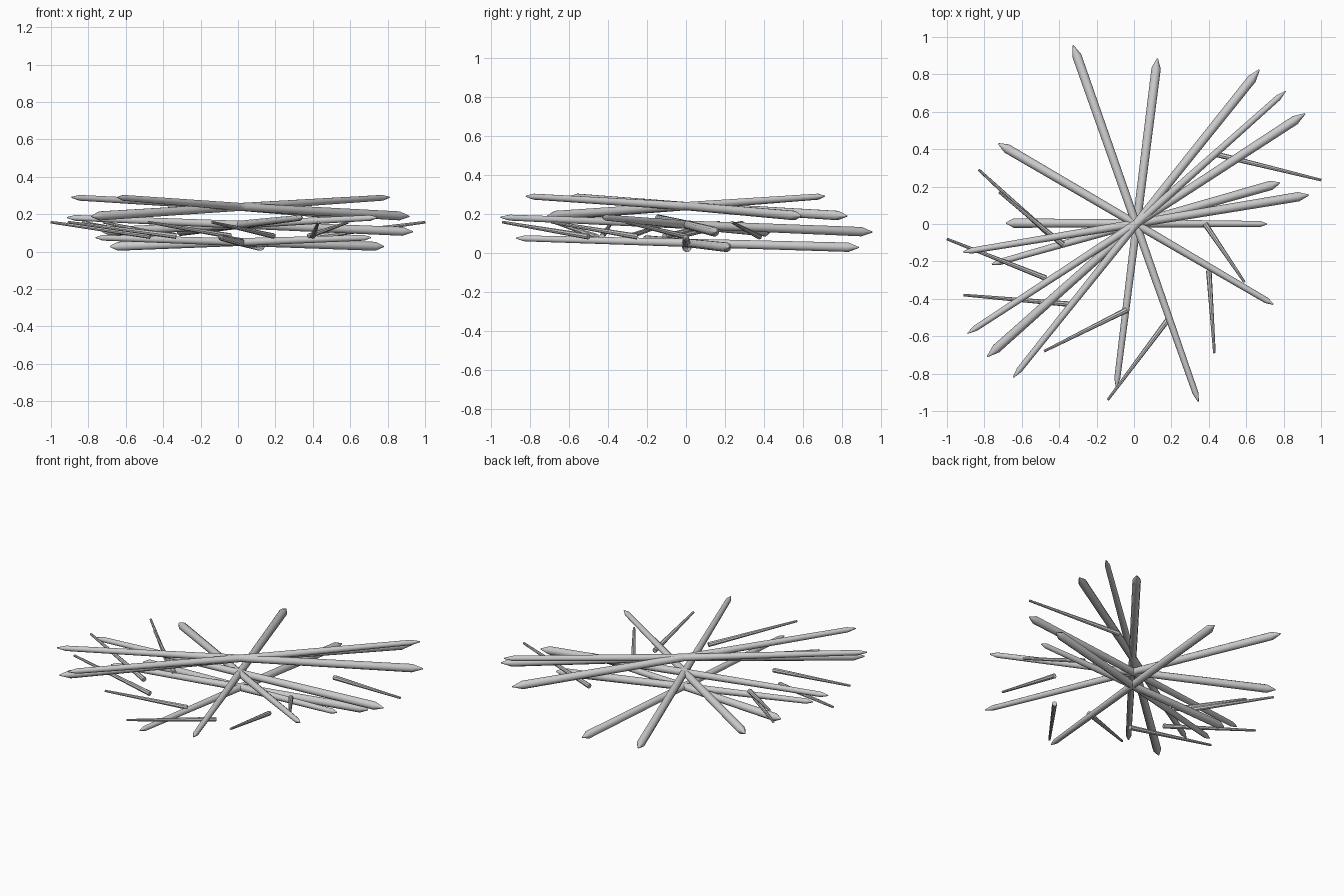
import bpy, bmesh, math
from mathutils import Vector

if "Cube" in bpy.data.objects:
    bpy.data.objects.remove(bpy.data.objects["Cube"])


def stick(name, a, b, rings, sides):
    """Round stick from a to b; rings = (distance along 0..1, radius)."""
    a, b = Vector(a), Vector(b)
    rot = (b - a).to_track_quat('Z', 'Y')
    bm = bmesh.new()
    loops = []
    for t, r in rings:
        loops.append([bm.verts.new(a.lerp(b, t) + rot @ Vector((
            r * math.cos(2 * math.pi * i / sides),
            r * math.sin(2 * math.pi * i / sides), 0))) for i in range(sides)])
    for lo, hi in zip(loops, loops[1:]):
        for i in range(sides):
            j = (i + 1) % sides
            bm.faces.new((lo[i], lo[j], hi[j], hi[i]))
    bm.faces.new(loops[0][::-1])
    bm.faces.new(loops[-1])
    me = bpy.data.meshes.new(name)
    bm.to_mesh(me)
    bm.free()
    ob = bpy.data.objects.new(name, me)
    bpy.context.collection.objects.link(ob)
    bpy.ops.object.select_all(action='DESELECT')
    ob.select_set(True)
    bpy.context.view_layer.objects.active = ob
    bpy.ops.object.shade_smooth_by_angle(angle=math.radians(40))


# Crossed logs in three layers: low thick end xy, high thin end xy
layers = {
    "bottom": (0.027, 0.075, [((0.125, 0.885), (-0.095, -0.87)),
                              ((0.78, 0.22), (-0.76, -0.215)),
                              ((-0.685, 0.005), (0.71, 0.0))]),
    "middle": (0.106, 0.182, [((-0.325, 0.955), (0.345, -0.95)),
                              ((0.935, 0.155), (-0.915, -0.15)),
                              ((-0.725, 0.43), (0.745, -0.43))]),
    "top": (0.188, 0.29, [((0.67, 0.825), (-0.645, -0.82)),
                          ((-0.785, -0.71), (0.81, 0.71)),
                          ((0.915, 0.59), (-0.89, -0.585))]),
}
for layer, (z0, z1, logs) in layers.items():
    for n, (a, b) in enumerate(logs):
        stick(f"{layer}_log_{n + 1}", (*a, z0), (*b, z1),
              [(0, 0.003), (0.03, 0.025), (0.5, 0.022),
               (0.975, 0.016), (1, 0.003)], 10)

# Loose twigs around the pile: thick inner end, thin outer end
twigs = [((0.43, 0.375), (1.0, 0.235)), ((0.38, 0.0), (0.59, -0.31)),
         ((0.40, -0.25), (0.43, -0.69)), ((0.19, -0.50), (-0.14, -0.94)),
         ((-0.04, -0.46), (-0.48, -0.68)), ((-0.33, -0.43), (-0.91, -0.38)),
         ((-0.47, -0.29), (-1.0, -0.08)), ((-0.38, -0.11), (-0.72, 0.17)),
         ((-0.46, -0.05), (-0.83, 0.29))]
for n, (a, b) in enumerate(twigs):
    stick(f"twig_{n + 1}", (*a, 0.083), (*b, 0.157), [(0, 0.015), (1, 0.007)], 8)
